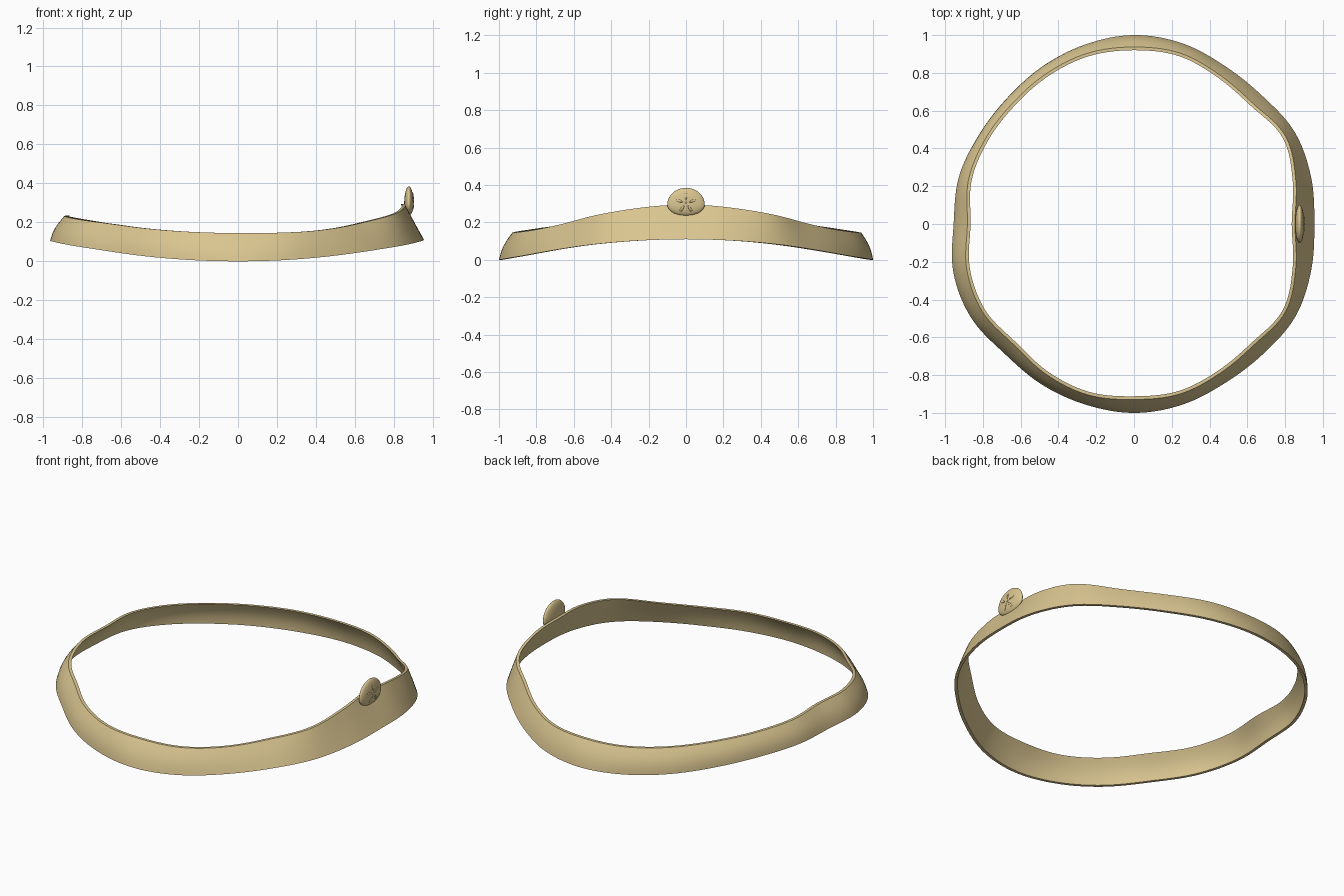
import bpy, bmesh, math
from mathutils import Matrix, Vector

cube = bpy.data.objects.get("Cube")
if cube:
    bpy.data.objects.remove(cube)

sand = bpy.data.materials.new("sand_tan")
sand.use_nodes = True
color = (0.70, 0.56, 0.28, 1)
sand.diffuse_color = color
sand.node_tree.nodes["Principled BSDF"].inputs["Base Color"].default_value = color


def finish(name, bm, angle):
    """Turn a bmesh into a smooth shaded object with sharp edges kept."""
    bmesh.ops.recalc_face_normals(bm, faces=bm.faces)
    mesh = bpy.data.meshes.new(name)
    bm.to_mesh(mesh)
    bm.free()
    mesh.materials.append(sand)
    mesh.shade_smooth()
    mesh.set_sharp_from_angle(angle=math.radians(angle))
    obj = bpy.data.objects.new(name, mesh)
    bpy.context.collection.objects.link(obj)
    return obj


def radius_at(table, turn):
    """Smooth closed interpolation of radii spaced evenly around the loop."""
    n = len(table)
    pos = turn * n
    i = int(pos)
    t = pos - i
    a, b, c, d = (table[(i + k) % n] for k in (-1, 0, 1, 2))
    return b + 0.5 * t * (c - a + t * (2*a - 5*b + 4*c - d + t * (3*(b - c) + d - a)))


# Wavy outline radii in hundredths, counter-clockwise from +x
LOWER = [95.5, 97, 98, 96, 96.5, 99, 100, 98.5, 96.5, 94.7, 94.7, 96,
         95.5, 99, 99.5, 97, 98, 99, 100, 99, 97, 97, 98.5, 97]
UPPER = [83.5, 87, 91, 88, 89.3, 92, 92, 92, 90.5, 89, 89, 89,
         86.5, 90, 91, 88.5, 90.5, 92, 91.2, 91.5, 89.5, 88.5, 91, 87]
WALL = 0.017
STEPS = 192
LEVELS = (0, 0.12, 0.3, 0.5, 0.7, 0.88, 1)


def band_section(turn):
    """Closed cross-section of the band: outer wall up, inner wall down."""
    ang = turn * math.tau
    c = math.cos(ang)
    low = radius_at(LOWER, turn) / 100
    high = radius_at(UPPER, turn) / 100 + WALL
    z_low = 0.11 * c * c
    z_high = 0.145 + (0.15 * c**3 if c > 0 else 0.09 * c * c)
    bulge = 0.012 * (1 - max(c, 0))
    wall = []
    for t in LEVELS:
        r = low + (high - low) * t + bulge * math.sin(math.pi * t)
        wall.append((r, z_low + (z_high - z_low) * t))
    section = wall + [(r - WALL, z) for r, z in reversed(wall)]
    return [Vector((r * c, r * math.sin(ang), z)) for r, z in section]


# Band: sweep the section round the loop
bm = bmesh.new()
rings = [[bm.verts.new(p) for p in band_section(i / STEPS)] for i in range(STEPS)]
for i, ring in enumerate(rings):
    following = rings[(i + 1) % STEPS]
    n = len(ring)
    for j in range(n):
        k = (j + 1) % n
        bm.faces.new((ring[j], following[j], following[k], ring[k]))
finish("band", bm, 35)

# Shell ornament: flattened disc with a domed top and flatter base
CENTRE = Vector((0.877, 0, 0.295))
HALF_X, HALF_Y, TOP, BASE = 0.024, 0.1, 0.09, 0.06
bm = bmesh.new()
bmesh.ops.create_uvsphere(bm, u_segments=48, v_segments=24, radius=1,
                          matrix=Matrix.Rotation(math.pi / 2, 4, "Y"))
for v in bm.verts:
    x, y, z = v.co
    v.co = CENTRE + Vector((x * HALF_X, y * HALF_Y, z * (TOP if z > 0 else BASE)))
finish("shell_disc", bm, 60)

# Five slim petals and a small centre boss on the outward face
FLOWER = Vector((CENTRE.x, 0, 0.303))


def surface_x(y, z):
    half = TOP if z > CENTRE.z else BASE
    rest = 1 - (y / HALF_Y)**2 - ((z - CENTRE.z) / half)**2
    return CENTRE.x + HALF_X * math.sqrt(max(rest, 0))


def petal(name, ang, offset, length, width):
    bm = bmesh.new()
    bmesh.ops.create_uvsphere(bm, u_segments=16, v_segments=10, radius=1)
    spin = Matrix.Rotation(-ang, 3, "X")
    for v in bm.verts:
        x, y, z = v.co
        p = FLOWER + spin @ Vector((0, y * width * (1 + 0.5 * z), offset + z * length))
        p.x = surface_x(p.y, p.z) + x * 0.0035
        v.co = p
    finish(name, bm, 60)


for i in range(5):
    petal(f"petal_{i + 1}", i * math.tau / 5, 0.034, 0.02, 0.006)
petal("flower_centre", 0, 0, 0.006, 0.006)
